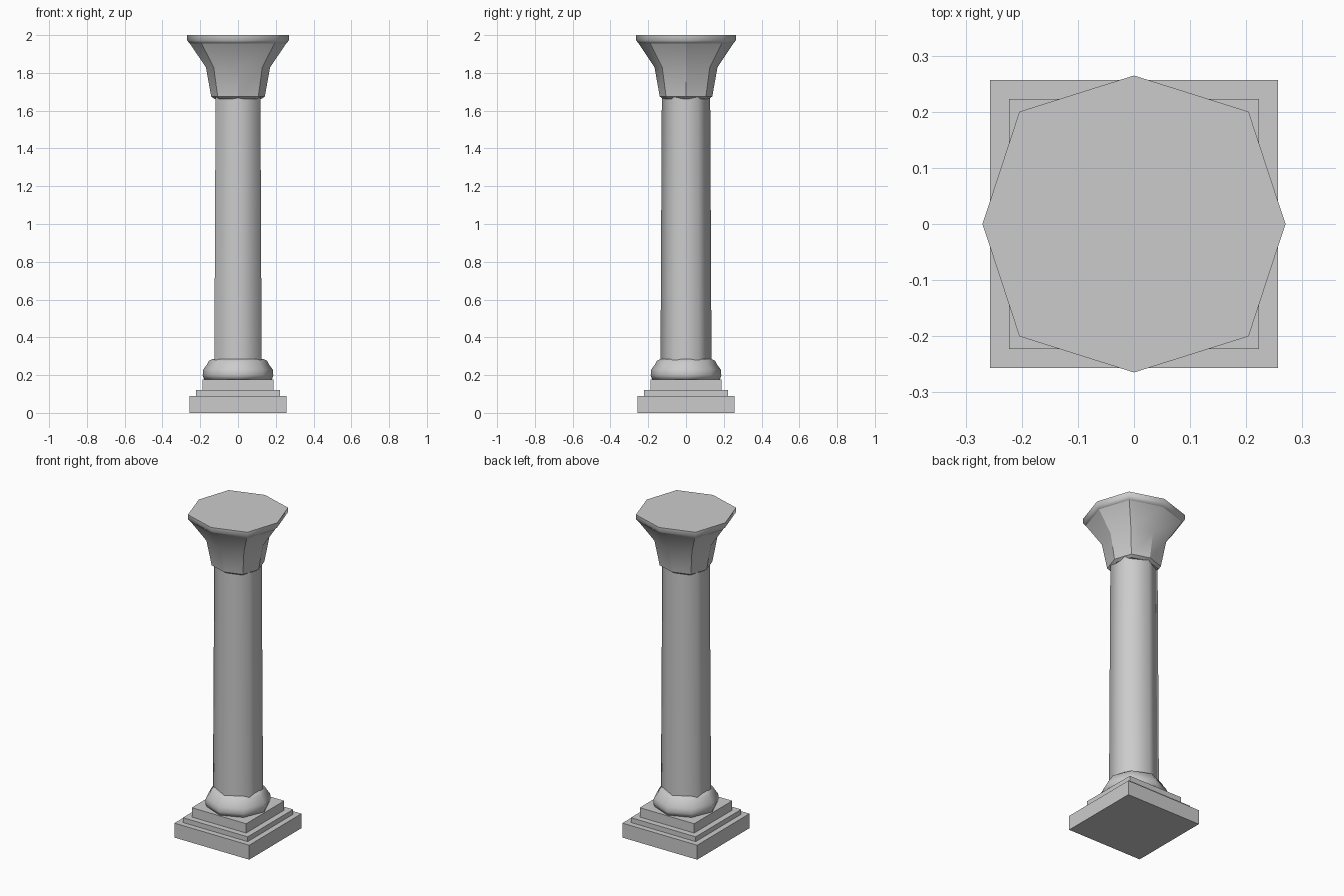
import bpy
import bmesh
from math import sin, cos, pi, radians

cube = bpy.data.objects.get("Cube")
if cube:
    bpy.data.objects.remove(cube, do_unlink=True)

# Single stone colour
stone = bpy.data.materials.new("grey_stone")
stone.use_nodes = True
GREY = (0.6, 0.6, 0.6, 1)
stone.diffuse_color = GREY
stone.node_tree.nodes["Principled BSDF"].inputs["Base Color"].default_value = GREY


def ring_points(sides, start, stretch=(1, 1), diagonal=1):
    """Unit outline; every second corner is pushed out by the diagonal factor."""
    points = []
    for i in range(sides):
        a = radians(start) + 2 * pi * i / sides
        r = diagonal if i % 2 else 1
        points.append((r * cos(a) * stretch[0], r * sin(a) * stretch[1]))
    return points


def loft(name, outline, profile, smooth_angle):
    """Sweep an outline up through (radius, height) pairs and cap both ends."""
    bm = bmesh.new()
    rings = [[bm.verts.new((x * r, y * r, z)) for x, y in outline] for r, z in profile]
    n = len(outline)
    for low, high in zip(rings, rings[1:]):
        for i in range(n):
            j = (i + 1) % n
            bm.faces.new((low[i], low[j], high[j], high[i]))
    bm.faces.new(rings[0][::-1])
    bm.faces.new(rings[-1])
    mesh = bpy.data.meshes.new(name)
    bm.to_mesh(mesh)
    bm.free()
    mesh.materials.append(stone)
    obj = bpy.data.objects.new(name, mesh)
    bpy.context.collection.objects.link(obj)
    bpy.ops.object.select_all(action="DESELECT")
    obj.select_set(True)
    bpy.context.view_layer.objects.active = obj
    bpy.ops.object.shade_smooth_by_angle(angle=radians(smooth_angle))
    return obj


square = [(1, -1), (1, 1), (-1, 1), (-1, -1)]
octagon = ring_points(8, 0)
hexagon = ring_points(6, 30, (1.07, 1))
flared_octagon = ring_points(8, 0, (1, 0.98), 1.07)

# Stepped square base
for name, half, bottom, top in (
    ("plinth", 0.257, 0, 0.09),
    ("middle_step", 0.223, 0.09, 0.12),
    ("upper_step", 0.187, 0.12, 0.178),
):
    loft(name, square, [(half, bottom), (half, top)], 10)

# Rounded moulding under the shaft
loft("base_moulding", octagon,
     [(0.18, 0.178), (0.187, 0.2), (0.184, 0.23), (0.165, 0.255), (0.155, 0.275), (0.135, 0.285)], 80)

# Tapering shaft
loft("shaft", hexagon, [(0.135, 0.28), (0.128, 1.68)], 80)

# Faceted capital with a smooth rim
loft("capital", flared_octagon,
     [(0.125, 1.663), (0.142, 1.675), (0.17, 1.83), (0.255, 1.955)], 30)
loft("capital_rim", flared_octagon, [(0.255, 1.955), (0.27, 1.972), (0.27, 2)], 80)
